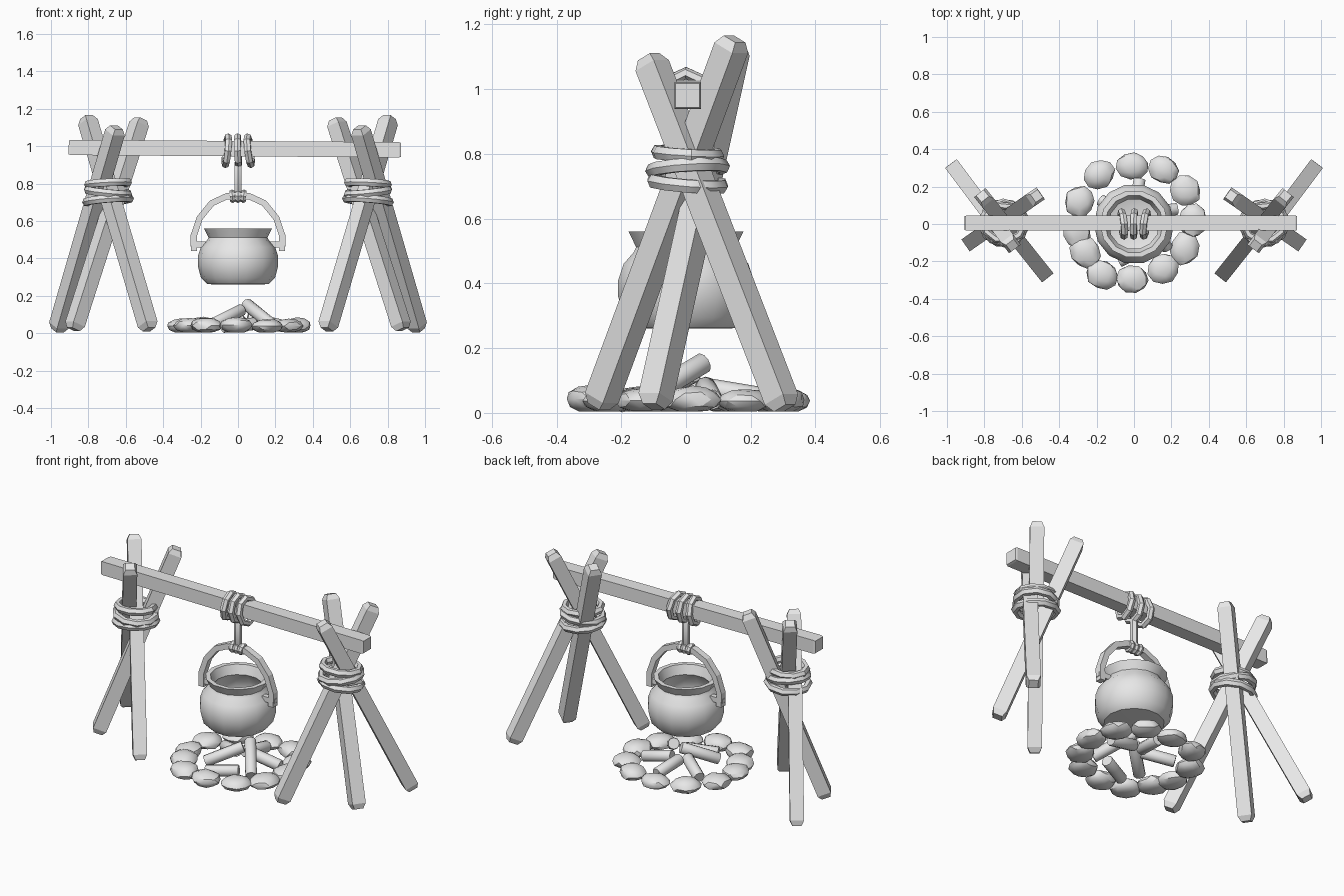
import bpy, bmesh, math, random
from mathutils import Vector, Matrix

random.seed(4)
if "Cube" in bpy.data.objects:
    bpy.data.objects.remove(bpy.data.objects["Cube"], do_unlink=True)

grey = bpy.data.materials.new("plain_grey")
grey.use_nodes = True
grey.diffuse_color = (0.8, 0.8, 0.8, 1)
grey.node_tree.nodes["Principled BSDF"].inputs["Base Color"].default_value = (0.8, 0.8, 0.8, 1)


def finish(name, bm, smooth=None):
    bmesh.ops.recalc_face_normals(bm, faces=bm.faces)
    mesh = bpy.data.meshes.new(name)
    bm.to_mesh(mesh)
    bm.free()
    mesh.materials.append(grey)
    obj = bpy.data.objects.new(name, mesh)
    bpy.context.collection.objects.link(obj)
    if smooth:
        bpy.ops.object.select_all(action='DESELECT')
        obj.select_set(True)
        bpy.context.view_layer.objects.active = obj
        bpy.ops.object.shade_smooth_by_angle(angle=math.radians(smooth))
    return obj


def bridge(bm, loops, closed=False):
    pairs = list(zip(loops, loops[1:]))
    if closed:
        pairs.append((loops[-1], loops[0]))
    for a, b in pairs:
        n = len(a)
        for i in range(n):
            bm.faces.new((a[i], a[(i + 1) % n], b[(i + 1) % n], b[i]))


def pole(name, start, end, half, sides=4, chamfer=0.03, inset=0.65, smooth=None, up='Y'):
    """Straight prism between two points with chamfered ends."""
    start, end = Vector(start), Vector(end)
    axis = end - start
    length = axis.length
    rot = axis.to_track_quat('Z', up)
    radius = half / math.cos(math.pi / sides)
    bm = bmesh.new()
    loops = []
    for d, s in ((0, inset), (chamfer, 1), (length - chamfer, 1), (length, inset)):
        loop = []
        for i in range(sides):
            a = 2 * math.pi * (i + 0.5) / sides
            p = Vector((radius * s * math.cos(a), radius * s * math.sin(a), d))
            loop.append(bm.verts.new(start + rot @ p))
        loops.append(loop)
    bridge(bm, loops)
    bm.faces.new(loops[0])
    bm.faces.new(loops[-1])
    return finish(name, bm, smooth)


def ring(name, center, rx, ry, thick, width, tilt, axis='Z', sides=10):
    """Low-poly rope loop; thick is radial, width is along the axis."""
    bm = bmesh.new()
    turn = Matrix.Rotation(math.pi / 2, 3, 'Y') if axis == 'X' else Matrix.Identity(3)
    lean = Matrix.Rotation(tilt[0], 3, 'X') @ Matrix.Rotation(tilt[1], 3, 'Y') @ Matrix.Rotation(tilt[2], 3, 'Z')
    loops = []
    for i in range(sides):
        a = 2 * math.pi * i / sides
        loop = []
        for j in range(6):
            b = 2 * math.pi * j / 6
            off = thick * math.cos(b)
            p = Vector(((rx + off) * math.cos(a), (ry + off) * math.sin(a), width * math.sin(b)))
            loop.append(bm.verts.new(Vector(center) + lean @ turn @ p))
        loops.append(loop)
    bridge(bm, loops, closed=True)
    return finish(name, bm, 35)


# Two mirrored tripods: legs and lashings
legs = [((0.965, 0.305, 0.015), (0.65, -0.115, 1.10)),
        ((0.475, -0.27, 0.02), (0.81, 0.15, 1.155)),
        ((0.88, -0.10, 0.02), (0.52, 0.15, 1.145))]
lashings = [(0.71, 0.118, 0.11, (-0.08, 0.08, 0)),
            (0.755, 0.115, 0.11, (0.06, -0.1, 0.3)),
            (0.80, 0.108, 0.095, (-0.06, 0.05, 0.1))]
for side, label in ((1, "left"), (-1, "right")):
    for i, (foot, top) in enumerate(legs):
        pole(f"{label}_tripod_leg_{i + 1}", (side * foot[0], foot[1], foot[2]),
             (side * top[0], top[1], top[2]), 0.039)
    for i, (z, rx, ry, t) in enumerate(lashings):
        ring(f"{label}_tripod_lashing_{i + 1}", (side * 0.695, 0.005, z), rx, ry, 0.021, 0.023,
             (t[0], side * t[1], side * t[2]))

# Crossbeam
pole("crossbeam", (-0.905, 0.005, 0.993), (0.872, 0.005, 0.98), 0.041, chamfer=0.012, inset=0.9)

# Rope loops on the beam, hanging rope and knot on the handle
for i, (x, lean) in enumerate(((-0.06, 0.1), (0.0, -0.03), (0.06, -0.12))):
    ring(f"beam_rope_{i + 1}", (x, 0.0, 0.975), 0.075, 0.066, 0.019, 0.02, (0, lean, lean), 'X', 8)
pole("hanging_rope", (0, 0, 0.73), (0, 0, 0.92), 0.02, sides=6, chamfer=0.01, smooth=35)
for i, x in enumerate((-0.03, 0.0, 0.03)):
    ring(f"handle_knot_{i + 1}", (x, 0, 0.732), 0.024, 0.026, 0.012, 0.016, (0, x * 3, 0), 'X', 8)

# Pot: outer wall, flared rim, then inner wall
profile = [(0.10, 0.26), (0.165, 0.262), (0.198, 0.295), (0.215, 0.36), (0.215, 0.41), (0.198, 0.46),
           (0.165, 0.497), (0.158, 0.512), (0.182, 0.56), (0.155, 0.56), (0.135, 0.505),
           (0.17, 0.45), (0.185, 0.39), (0.165, 0.31), (0.10, 0.285)]
bm = bmesh.new()
loops = [[bm.verts.new((r * math.cos(2 * math.pi * i / 14), r * math.sin(2 * math.pi * i / 14), z))
          for i in range(14)] for r, z in profile]
bridge(bm, loops)
bm.faces.new(loops[0])
bm.faces.new(loops[-1])
finish("pot", bm, 40)

# Pot handle: flat bar swept along an arch, with side pins
arch = [(-0.235, 0.44), (-0.237, 0.52), (-0.205, 0.615), (-0.14, 0.695), (-0.06, 0.732)]
arch += [(-x, z) for x, z in reversed(arch)]
bm = bmesh.new()
loops = []
for i, (x, z) in enumerate(arch):
    a, b = arch[max(i - 1, 0)], arch[min(i + 1, len(arch) - 1)]
    t = Vector((b[0] - a[0], 0, b[1] - a[1])).normalized()
    n = Vector((-t.z, 0, t.x)) * 0.017
    w = Vector((0, 0.02, 0))
    c = Vector((x, 0, z))
    loops.append([bm.verts.new(c + o) for o in (n + w, n - w, -n - w, -n + w)])
bridge(bm, loops)
bm.faces.new(loops[0])
bm.faces.new(loops[-1])
finish("pot_handle", bm)
for side, label in ((1, "left"), (-1, "right")):
    pole(f"{label}_handle_pin", (side * 0.17, 0, 0.475), (side * 0.255, 0, 0.475), 0.016, chamfer=0.005)

# Fire ring stones
spots = [(-0.01, 0.31), (0.16, 0.29), (0.275, 0.18), (0.315, 0.02), (0.27, -0.13), (0.155, -0.24),
         (-0.01, -0.295), (-0.17, -0.27), (-0.26, -0.15), (-0.305, -0.04), (-0.29, 0.12), (-0.185, 0.265)]
for i, (x, y) in enumerate(spots):
    bm = bmesh.new()
    bmesh.ops.create_icosphere(bm, subdivisions=2, radius=1)
    spin = Matrix.Rotation(math.atan2(y, x), 3, 'Z')
    roll = Matrix.Rotation(random.uniform(0, 6), 3, 'Z')
    size = Vector((random.uniform(0.073, 0.082), random.uniform(0.084, 0.094), random.uniform(0.038, 0.046)))
    for v in bm.verts:
        p = roll @ v.co * random.uniform(0.94, 1.05)
        p = Vector((p.x * size.x, p.y * size.y, max(p.z, -0.85) * size.z))
        v.co = spin @ p + Vector((x, y, 0.85 * size.z + 0.004))
    finish(f"fire_stone_{i + 1}", bm, 30)

# Firewood leaning toward the middle
logs = [((-0.14, -0.12, 0.045), (0.02, 0.02, 0.125)),
        ((0.18, -0.13, 0.045), (0.045, 0.055, 0.155)),
        ((-0.08, -0.2, 0.035), (0.09, -0.12, 0.05)),
        ((0.23, 0.08, 0.04), (0.05, 0.06, 0.08)),
        ((-0.18, 0.13, 0.035), (-0.03, 0.03, 0.08)),
        ((0.03, 0.24, 0.045), (0.0, 0.06, 0.075))]
for i, (low, high) in enumerate(logs):
    pole(f"firewood_{i + 1}", low, high, 0.032, sides=10, chamfer=0.004, inset=0.93, smooth=40)
